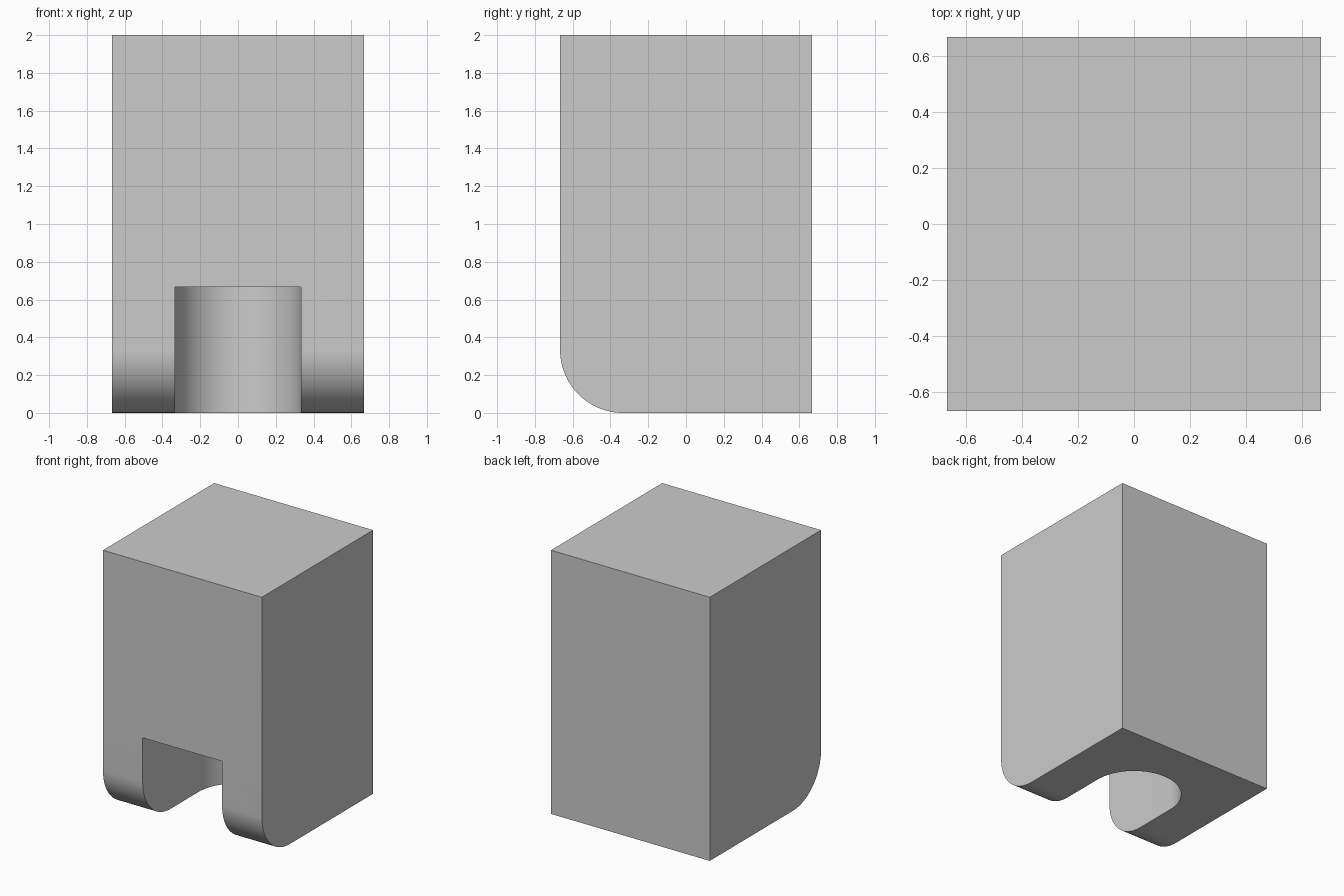
import bpy, bmesh, math

if "Cube" in bpy.data.objects:
    bpy.data.objects.remove(bpy.data.objects["Cube"])

HALF = 2 / 3      # half width and half depth
R = 1 / 3         # radius of the front lower edge and of the slot end
HEIGHT = 2.0
STEPS = 24

grey = bpy.data.materials.new("light grey")
grey.use_nodes = True
colour = (0.6, 0.6, 0.6, 1)
grey.diffuse_color = colour
grey.node_tree.nodes["Principled BSDF"].inputs["Base Color"].default_value = colour


def arc(cx, cy, start, end, steps):
    """Points on an arc of radius R, angles in degrees."""
    angles = [math.radians(start + (end - start) * i / steps) for i in range(steps + 1)]
    return [(cx + R * math.cos(a), cy + R * math.sin(a)) for a in angles]


def extrude_profile(name, points, offset):
    """Closed prism from 3D outline points swept along offset."""
    bm = bmesh.new()
    face = bm.faces.new([bm.verts.new(p) for p in points])
    swept = bmesh.ops.extrude_face_region(bm, geom=[face])["geom"]
    bmesh.ops.translate(bm, vec=offset, verts=[g for g in swept if isinstance(g, bmesh.types.BMVert)])
    bmesh.ops.recalc_face_normals(bm, faces=bm.faces)
    mesh = bpy.data.meshes.new(name)
    bm.to_mesh(mesh)
    bm.free()
    mesh.materials.append(grey)
    obj = bpy.data.objects.new(name, mesh)
    bpy.context.collection.objects.link(obj)
    return obj


# Block: side profile with a rounded front lower edge, swept across the width
side = arc(R - HALF, R, 180, 270, STEPS) + [(HALF, 0), (HALF, HEIGHT), (-HALF, HEIGHT)]
block = extrude_profile("block", [(-HALF, y, z) for y, z in side], (2 * HALF, 0, 0))

# Slot: round-ended channel, open at the front and underneath
plan = [(R, -1)] + arc(0, 0, 0, 180, 2 * STEPS) + [(-R, -1)]
slot = extrude_profile("slot_cutter", [(x, y, -0.3) for x, y in plan], (0, 0, 0.3 + HALF))
slot.hide_render = True

cut = block.modifiers.new("slot", "BOOLEAN")
cut.operation = "DIFFERENCE"
cut.solver = "EXACT"
cut.object = slot

# Bake the cut and smooth the curved surfaces only
bpy.ops.object.select_all(action="DESELECT")
block.select_set(True)
bpy.context.view_layer.objects.active = block
bpy.ops.object.modifier_apply(modifier=cut.name)
bpy.data.objects.remove(slot)
bpy.ops.object.shade_smooth_by_angle(angle=math.radians(30))
